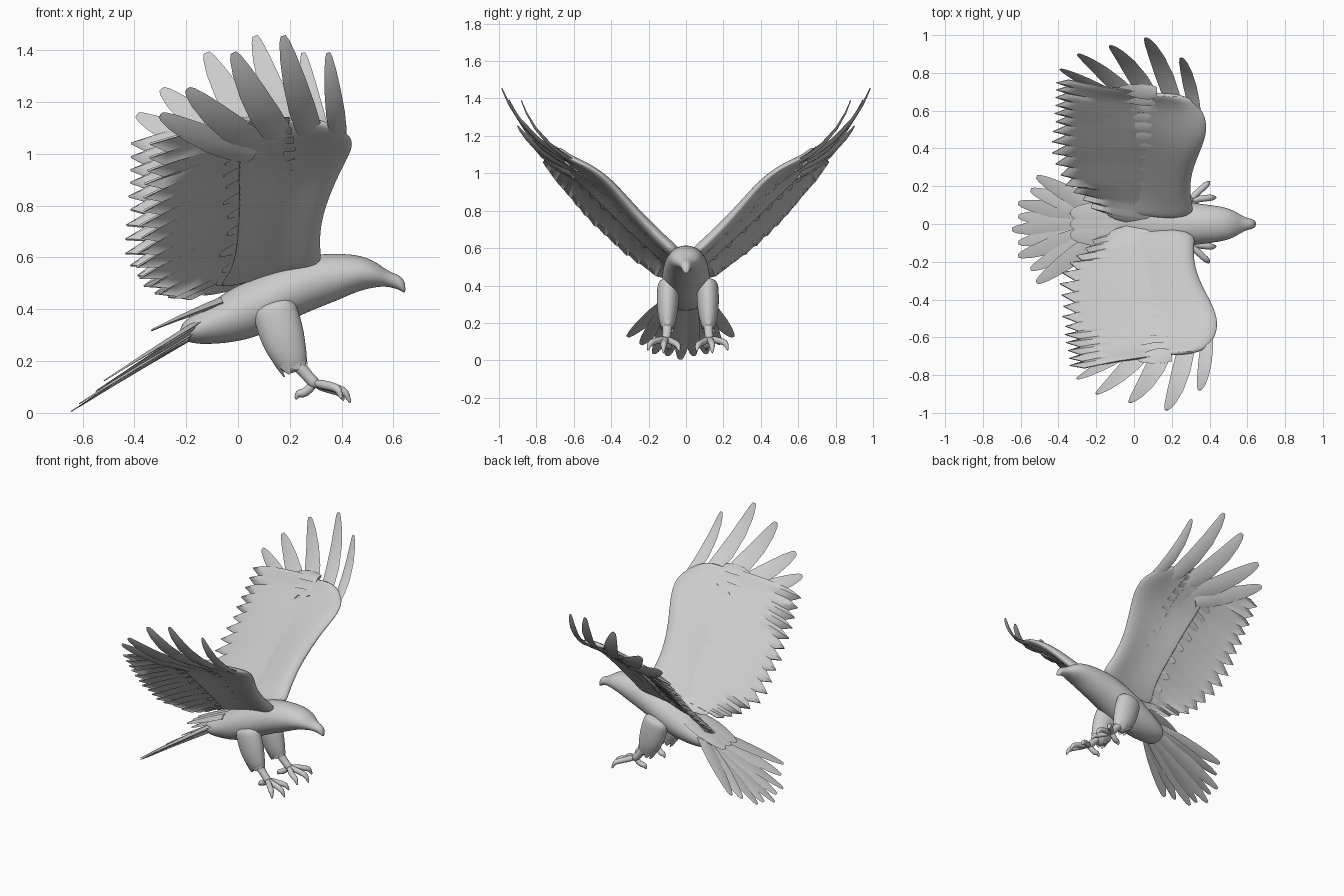
import bpy, bmesh, math, random
from mathutils import Vector as V

random.seed(4)
cube = bpy.data.objects.get("Cube")
if cube:
    bpy.data.objects.remove(cube)

grey = bpy.data.materials.new("plain grey")
grey.use_nodes = True
colour = (0.6, 0.6, 0.6, 1)
grey.diffuse_color = colour
grey.node_tree.nodes["Principled BSDF"].inputs["Base Color"].default_value = colour


# ---------- helpers ----------
def loft(bm, rings):
    """Skin a row of equal rings and close both ends."""
    rows = [[bm.verts.new(p) for p in ring] for ring in rings]
    n = len(rows[0])
    for a, b in zip(rows, rows[1:]):
        for i in range(n):
            j = (i + 1) % n
            bm.faces.new((a[i], a[j], b[j], b[i]))
    bm.faces.new(rows[0])
    bm.faces.new(rows[-1])


def finish(bm, name, levels=0, place=None):
    """Turn a bmesh into a smooth shaded object."""
    if place:
        for v in bm.verts:
            v.co = place(v.co)
    bmesh.ops.recalc_face_normals(bm, faces=bm.faces)
    mesh = bpy.data.meshes.new(name)
    bm.to_mesh(mesh)
    bm.free()
    mesh.materials.append(grey)
    ob = bpy.data.objects.new(name, mesh)
    bpy.context.collection.objects.link(ob)
    if levels:
        mod = ob.modifiers.new("smooth", "SUBSURF")
        mod.levels = mod.render_levels = levels
    bpy.ops.object.select_all(action="DESELECT")
    ob.select_set(True)
    bpy.context.view_layer.objects.active = ob
    bpy.ops.object.shade_smooth_by_angle(angle=math.radians(50))


def tube(bm, points, radii, sides=10):
    """Round limb along a path."""
    pts = [V(p) for p in points]
    rings = []
    for i, (p, r) in enumerate(zip(pts, radii)):
        t = (pts[min(i + 1, len(pts) - 1)] - pts[max(i - 1, 0)]).normalized()
        a = t.cross(V((0.1, 1, 0.15))).normalized()
        b = t.cross(a)
        turn = [math.tau * k / sides for k in range(sides)]
        rings.append([p + a * r * math.cos(k) + b * r * math.sin(k) for k in turn])
    loft(bm, rings)


SHAPE = ((0, 0.8), (0.2, 0.95), (0.4, 1), (0.65, 0.86), (0.85, 0.62), (0.96, 0.38), (1, 0.2))


def feather(bm, root, tip, width, across, sag=V((0, 0, 0)), thick=0.006):
    """Flat blunt blade, bent by sag, widest in the direction across."""
    root, tip = V(root), V(tip)
    bend = (root + tip) / 2 + sag
    rings = []
    for t, w in SHAPE:
        p = root * (1 - t) ** 2 + bend * 2 * t * (1 - t) + tip * t * t
        d = ((bend - root) * (1 - t) + (tip - bend) * t).normalized()
        side = (across - d * across.dot(d)).normalized()
        up = side.cross(d) * thick * (1.2 - t)
        side = side * width * w / 2
        rings.append([p + side, p + up, p - side, p - up])
    loft(bm, rings)


def at(points, t):
    """Point on a polyline at a fractional index."""
    i = min(int(t), len(points) - 2)
    return V(points[i]).lerp(V(points[i + 1]), t - i)


# ---------- body, head and beak: x, top, bottom, half width ----------
BODY = ((-.225, .335, .295, .05), (-.185, .375, .265, .085), (-.1, .43, .263, .11),
        (0, .5, .272, .125), (.1, .55, .3, .132), (.2, .59, .355, .128),
        (.3, .615, .4, .116), (.38, .617, .43, .106), (.46, .612, .468, .095),
        (.52, .592, .482, .078), (.56, .562, .488, .052), (.59, .543, .484, .035),
        (.62, .534, .476, .028), (.64, .515, .463, .02), (.646, .49, .465, .008))
bm = bmesh.new()
loft(bm, [[V((x, w * math.cos(k), (top + low) / 2 + (top - low) / 2 * math.sin(k)))
           for k in (math.tau * j / 16 for j in range(16))] for x, top, low, w in BODY])
finish(bm, "body_and_head", 2)

# ---------- wings: leading edge, covert edge and trailing edge ----------
LEAD = ((.33, .04, .57), (.31, .1, .62), (.305, .2, .72), (.33, .3, .83), (.38, .4, .95),
        (.415, .49, 1.02), (.41, .57, 1.06), (.37, .64, 1.09), (.29, .69, 1.13))
COVERT = ((-.12, .05, .46), (-.04, .12, .52), (-.02, .24, .63), (-.02, .36, .74),
          (-.02, .45, .83), (-.03, .53, .91), (-.03, .6, .97), (-.02, .66, 1.03), (.03, .71, 1.11))
TRAIL = ((-.2, .07, .44), (-.28, .15, .44), (-.365, .22, .49), (-.395, .33, .57), (-.395, .44, .67),
         (-.385, .54, .77), (-.38, .62, .87), (-.38, .7, .96), (-.37, .77, 1.06))
FOIL = ((0, 0.007), (.05, .024), (.18, .036), (.45, .02), (.8, .01), (1, .005))
# root, tip, width, bend of each finger feather
PRIMARY = (((.36, .57, 1.05), (.3, .88, 1.39), .075, .1), ((.26, .58, 1.05), (.12, .985, 1.455), .105, .12),
           ((.15, .6, 1.04), (-.07, .945, 1.39), .12, .1), ((.07, .6, 1.02), (-.245, .9, 1.25), .12, .06),
           ((.02, .6, .99), (-.345, .82, 1.15), .11, .03))
LAST = len(LEAD) - 1
VANES = 15


def frame_at(t):
    """Lead point, covert point, span direction and upper normal of the wing."""
    a, b = at(LEAD, t), at(COVERT, t)
    t = min(t, LAST - 2)
    span = (at(LEAD, t + .5) - at(LEAD, max(t - .5, 0))).normalized()
    return a, b, span, span.cross(b - a).normalized()


def wing_place(side):
    """Mirror to one side, with the wings turned slightly."""
    return lambda p: V((p.x - 0.055 * side * p.y, side * p.y, p.z))


for label, side in (("left", 1), ("right", -1)):
    # arm and coverts
    bm = bmesh.new()
    rings = []
    for i in range(LAST + 1):
        a, b, span, n = frame_at(i)
        size = 1.15 - 0.6 * i / LAST
        mid = [(a.lerp(b, u) + n * 0.02 * math.sin(math.pi * u), n * h * size) for u, h in FOIL]
        rings.append([m + h for m, h in mid] + [m - h for m, h in reversed(mid)])
    loft(bm, rings)
    finish(bm, label + "_wing_arm", 2, wing_place(side))

    # pleated vane of flight feathers with a notched trailing edge
    bm = bmesh.new()
    rings = []
    for k in range(2 * VANES + 1):
        t = LAST * k / (2 * VANES)
        a, b, span, n = frame_at(t)
        root = a.lerp(b, .6) + n * .01
        tip = b.lerp(at(TRAIL, t), random.uniform(.98, 1.05) if k % 2 else .84)
        fold = n * (.007 if k % 2 else -.007)
        mid = [(root.lerp(tip, v) + n * .02 * math.sin(math.pi * v) + fold * v, n * (.009 - .005 * v))
               for v in (0, .3, .6, .85, 1)]
        rings.append([m + h for m, h in mid] + [m - h for m, h in reversed(mid)])
    loft(bm, rings)
    finish(bm, label + "_wing_flight_feathers", 0, wing_place(side))

    # short covert feathers over the vane roots
    bm = bmesh.new()
    for k in range(13):
        t = LAST * k / 12
        a, b, span, n = frame_at(t)
        tip = b.lerp(at(TRAIL, t), random.uniform(.1, .2)) + n * .004
        feather(bm, a.lerp(b, .5) + n * .01, tip, .085, span - n * 0.08, n * .02, .012)
    finish(bm, label + "_wing_coverts", 0, wing_place(side))

    # spread finger feathers
    bm = bmesh.new()
    for root, tip, width, sag in PRIMARY:
        feather(bm, root, tip, width, V((1, -.1, .25)), V((0, .75, -.65)) * sag, .013)
    finish(bm, label + "_wing_finger_feathers", 0, wing_place(side))

# ---------- tail fan and its coverts ----------
bm = bmesh.new()
for k in range(9):
    u = k / 4 - 1
    x = -.645 + .13 * u * u + .025 * (k % 2)
    tip = (x, -.03 + .28 * u, .005 + .12 * u * u + .012 * (k % 2))
    feather(bm, (-.16, .055 * u, .305 + .04 * u * u), tip, .1,
            V((0, 1, .1 * (-1) ** k)), V((0, 0, .005)), .01)
finish(bm, "tail_feathers")

bm = bmesh.new()
for y in (-.05, 0, .05):
    feather(bm, (-.06, y, .43), (-.335, y * 1.2, .318), .13, V((0, 1, -y)), V((0, 0, .008)), .016)
finish(bm, "tail_coverts")

# ---------- legs and feet ----------
TOES = (((.35, .17, .105), (.385, .2, .095), (.4, .215, .05)),
        ((.36, .125, .1), (.41, .13, .085), (.435, .13, .035)),
        ((.34, .075, .095), (.385, .055, .085), (.41, .045, .045)),
        ((.26, .105, .075), (.235, .1, .075), (.222, .1, .05)))
for label, side in (("left", 1), ("right", -1)):
    place = lambda p: V((p.x, side * p.y + .01, p.z))
    slim = lambda p: V((p.x, side * (.108 + (p.y - .108) * .68) + .01, p.z))
    # feathered thigh, narrow from side to side
    bm = bmesh.new()
    tube(bm, ((.13, .1, .43), (.15, .105, .37), (.17, .108, .3), (.19, .11, .24), (.215, .11, .19),
              (.23, .11, .16)), (.085, .09, .089, .078, .06, .035), 14)
    finish(bm, label + "_thigh", 2, slim)
    # ragged cuff
    bm = bmesh.new()
    for k in range(9):
        c, s = math.cos(math.tau * k / 9), math.sin(math.tau * k / 9)
        feather(bm, (.19 + .062 * c, .11 + .062 * s, .24 + .03 * c),
                (.222 + .045 * c, .11 + .045 * s, .162 + .025 * c), .05, V((-s, c, 0)))
    finish(bm, label + "_thigh_cuff", 0, slim)
    # shank, toes and claws
    bm = bmesh.new()
    hub = (.295, .115, .115)
    tube(bm, ((.22, .11, .2), (.25, .11, .165), (.275, .113, .135), hub, (.31, .116, .1)),
         (.03, .026, .023, .027, .012))
    for base, knuckle, claw in TOES:
        tube(bm, (hub, base, knuckle, V(knuckle).lerp(V(claw), .45) + V((0, 0, .006)), claw),
             (.021, .018, .019, .013, .004))
    finish(bm, label + "_foot", 1, place)
